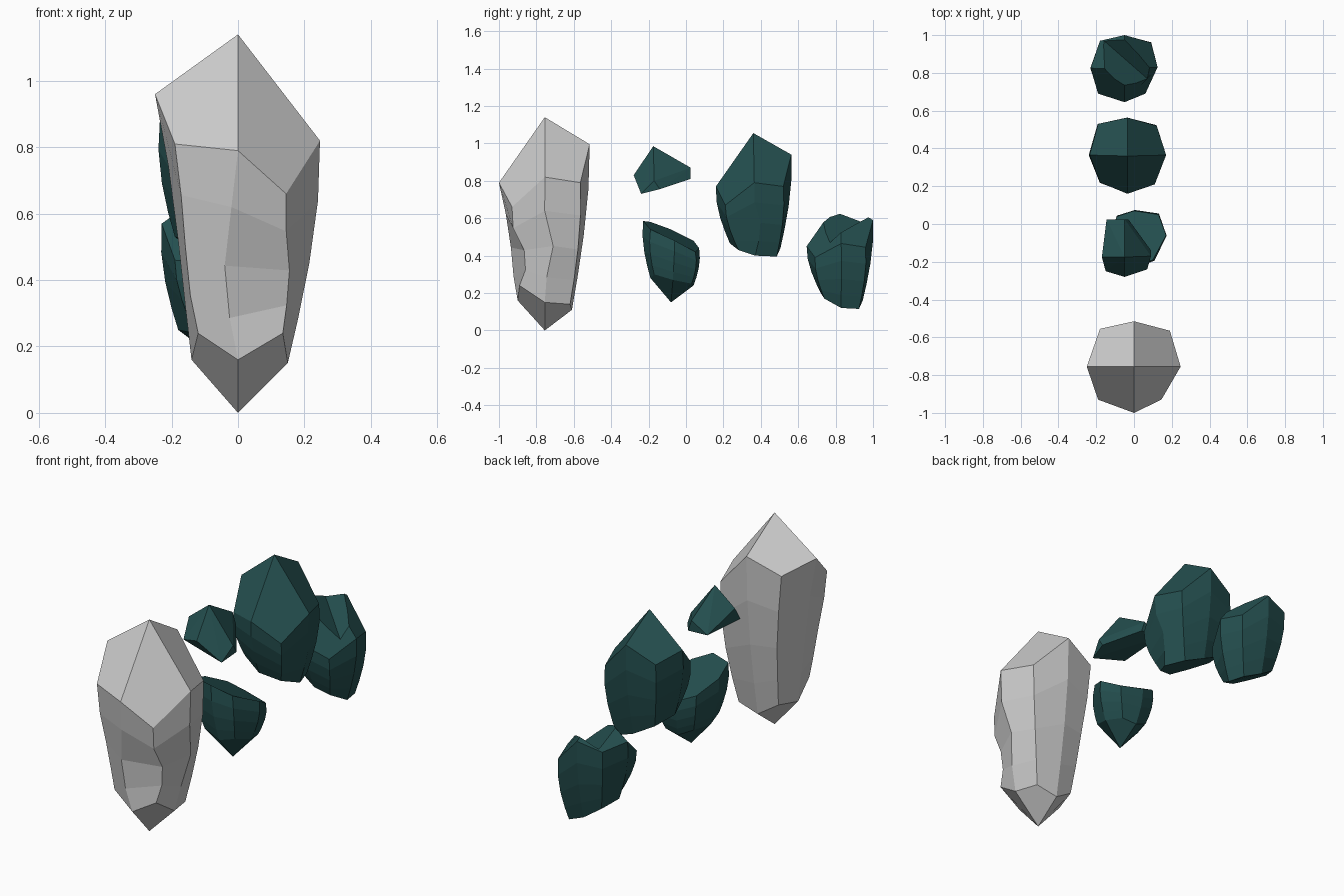
import bpy, bmesh
from mathutils import Vector

if "Cube" in bpy.data.objects:
    bpy.data.objects.remove(bpy.data.objects["Cube"])

teal = bpy.data.materials.new("teal")
teal.diffuse_color = (0.018, 0.08, 0.08, 1)
teal.use_nodes = True
teal.node_tree.nodes["Principled BSDF"].inputs["Base Color"].default_value = teal.diffuse_color


def finish(name, bm, mat=None):
    bmesh.ops.recalc_face_normals(bm, faces=bm.faces)
    me = bpy.data.meshes.new(name)
    bm.to_mesh(me)
    bm.free()
    ob = bpy.data.objects.new(name, me)
    bpy.context.collection.objects.link(ob)
    if mat:
        me.materials.append(mat)
    return ob


def cap(bm, ring, tip):
    # four quad facets meeting in a point, or one flat facet
    if tip is None:
        bm.faces.new(ring)
        return
    p = bm.verts.new(tip)
    for i in range(0, 8, 2):
        bm.faces.new((p, ring[i], ring[i + 1], ring[(i + 2) % 8]))


def crystal(name, tops, bottoms, top_tip, bottom_tip, mat=None, dents={}):
    # eight columns, east first and counter-clockwise, bulging between two rings
    bm = bmesh.new()
    ct = sum((Vector(p) for p in tops), Vector()) / 8
    cb = sum((Vector(p) for p in bottoms), Vector()) / 8
    rings = []
    for k, (t, bulge) in enumerate([(0, 1), (.27, 1.09), (.55, 1.11), (.8, 1.07), (1, 1)]):
        c = ct.lerp(cb, t)
        ring = []
        for i in range(8):
            p = Vector(tops[i]).lerp(Vector(bottoms[i]), t)
            p.x = c.x + (p.x - c.x) * bulge
            p.y = c.y + (p.y - c.y) * bulge
            if i in dents and 0 < k < 4:
                p.x += dents[i][k - 1][0]
                p.y += dents[i][k - 1][1]
            ring.append(bm.verts.new(p))
        rings.append(ring)
    for a, b in zip(rings, rings[1:]):
        for i in range(8):
            j = (i + 1) % 8
            bm.faces.new((a[i], b[i], b[j], a[j]))
    cap(bm, rings[0], top_tip)
    cap(bm, rings[-1], bottom_tip)
    return finish(name, bm, mat)


def hull(name, pts, mat=None):
    bm = bmesh.new()
    for p in pts:
        bm.verts.new(p)
    bmesh.ops.convex_hull(bm, input=bm.verts)
    bmesh.ops.dissolve_limit(bm, angle_limit=0.03, verts=bm.verts, edges=bm.edges)
    return finish(name, bm, mat)


# whole grey crystal
crystal("grey_crystal",
        [(.247, -.755, .82), (.19, -.565, .79), (0, -.515, .995), (-.18, -.555, .92),
         (-.25, -.755, .96), (-.19, -.93, .81), (0, -1, .79), (.145, -.93, .66)],
        [(.15, -.755, .15), (.12, -.62, .14), (0, -.61, .11), (-.11, -.63, .18),
         (-.14, -.755, .16), (-.12, -.88, .24), (0, -.9, .16), (.135, -.89, .24)],
        (0, -.755, 1.14), (0, -.755, 0),
        dents={0: [(0, 0), (0, .045), (0, .01)], 4: [(.03, 0), (.03, 0), (.015, 0)],
               3: [(.015, 0), (.02, 0), (.01, 0)],
               6: [(-.02, .03), (-.04, .03), (-.025, .01)],
               7: [(-.01, .01), (0, .06), (0, .05)], 5: [(.015, 0), (.01, .02), (0, .02)]})

# large teal crystal with a sloping flat foot
crystal("large_teal_crystal",
        [(.17, .365, .79), (.12, .52, .77), (-.035, .563, .94), (-.19, .53, .86),
         (-.235, .365, .89), (-.18, .22, .76), (-.035, .16, .77), (.11, .21, .67)],
        [(.11, .37, .4), (.07, .485, .395), (-.04, .505, .44), (-.15, .48, .5),
         (-.19, .365, .53), (-.14, .26, .52), (-.04, .235, .465), (.06, .28, .43)],
        (-.035, .36, 1.055), None, teal,
        {0: [(-.01, 0), (-.015, .03), (-.01, .02)]})

# teal crystal with a V notch through its top
notched = crystal("notched_teal_crystal",
                  [(.125, .83, .465), (.09, .96, .445), (-.05, 1, .59), (-.18, .97, .555),
                   (-.23, .825, .57), (-.19, .69, .46), (-.05, .645, .45), (.06, .69, .39)],
                  [(.07, .83, .12), (.05, .925, .115), (-.05, .945, .16), (-.14, .92, .22),
                   (-.18, .825, .25), (-.13, .74, .24), (-.05, .72, .2), (.03, .74, .17)],
                  (-.05, .82, .7), None, teal)
q1, q2 = Vector((.07, .77, .47)), Vector((-.17, .98, .57))
d = q2 - q1
tri = [Vector(), Vector((-.12, -.04, .11)) * 4, Vector((.035, .04, .045)) * 8]
wedge = hull("notch_cutter", [q + v for q in (q1 - d, q2 + d) for v in tri])
wedge.hide_render = True
wedge.hide_viewport = True
mod = notched.modifiers.new("notch", 'BOOLEAN')
mod.object = wedge
mod.operation = 'DIFFERENCE'
mod.solver = 'EXACT'

# broken teal crystal: lower half with a slanted top
crystal("broken_teal_base",
        [(.17, -.06, .48), (.13, .05, .42), (0, .07, .44), (-.09, .04, .48),
         (-.14, -.08, .54), (-.12, -.19, .58), (0, -.23, .585), (.1, -.19, .54)],
        [(.13, -.07, .27), (.1, .03, .25), (.02, .04, .24), (-.06, .02, .28),
         (-.09, -.08, .28), (-.08, -.17, .31), (.02, -.19, .28), (.1, -.17, .3)],
        None, (.025, -.08, .15), teal)

# broken teal crystal: floating tip
hull("broken_teal_tip",
     [(-.05, -.175, .985), (-.17, -.175, .89), (-.145, .025, .815), (-.05, .025, .87),
      (-.05, -.28, .83), (-.15, -.25, .8), (.09, -.17, .8), (.07, -.24, .73),
      (.09, -.14, .755), (-.03, .025, .81)], teal)
